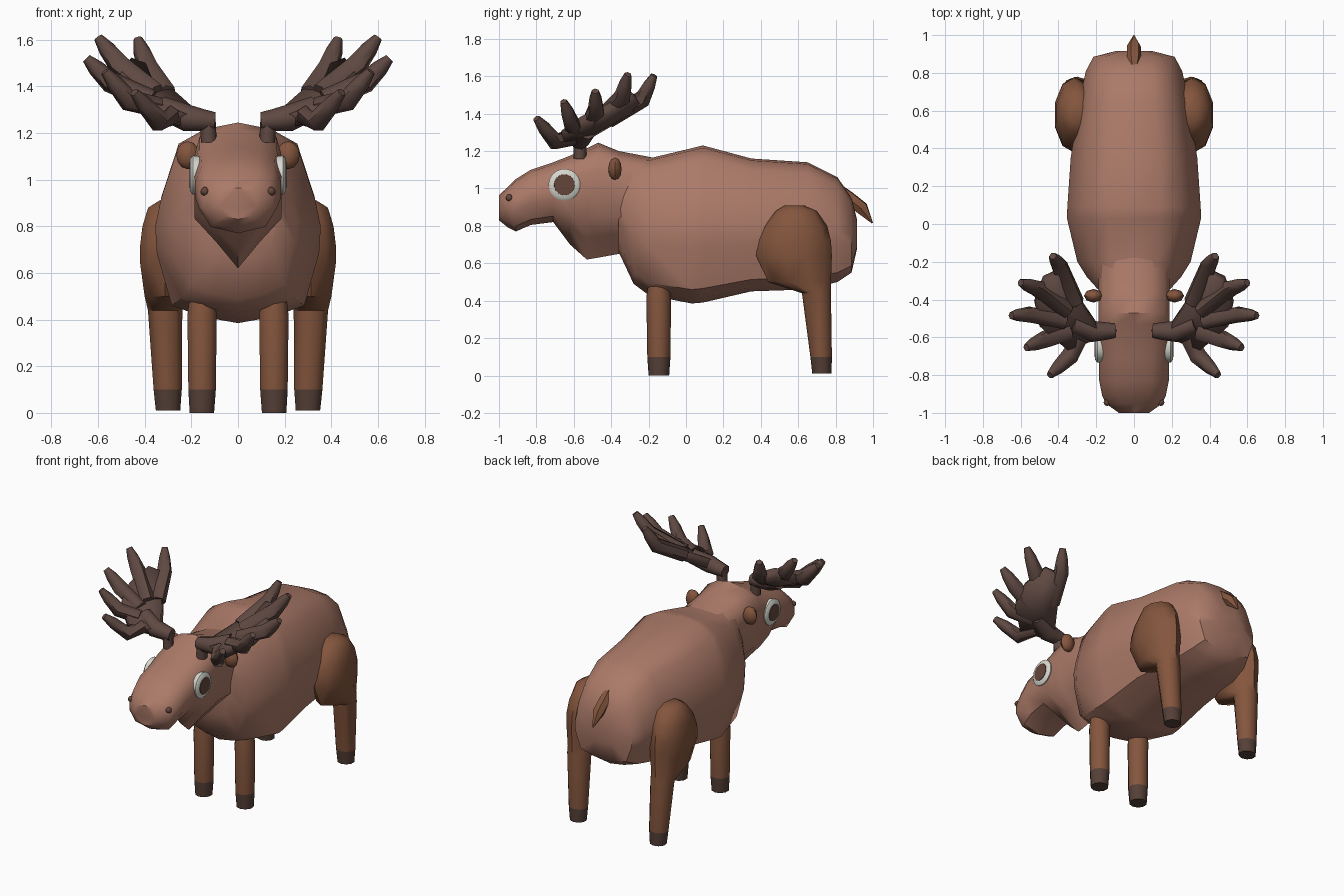
import bpy, bmesh, math
from mathutils import Vector

if "Cube" in bpy.data.objects:
    bpy.data.objects.remove(bpy.data.objects["Cube"])


def material(name, rgb):
    m = bpy.data.materials.new(name)
    m.diffuse_color = (*rgb, 1)
    m.use_nodes = True
    m.node_tree.nodes["Principled BSDF"].inputs["Base Color"].default_value = m.diffuse_color
    return m


HIDE = material("hide_brown", (0.41, 0.195, 0.14))
LEG = material("leg_brown", (0.23, 0.092, 0.047))
ANTLER = material("antler_brown", (0.115, 0.066, 0.054))
HOOF = material("hoof_brown", (0.09, 0.05, 0.038))
WHITE = material("eye_white", (0.68, 0.68, 0.62))
PUPIL = material("pupil_brown", (0.13, 0.062, 0.043))


def finish(name, bm, mats, mirror=False, angle=45):
    bmesh.ops.recalc_face_normals(bm, faces=bm.faces)
    me = bpy.data.meshes.new(name)
    bm.to_mesh(me)
    bm.free()
    ob = bpy.data.objects.new(name, me)
    bpy.context.collection.objects.link(ob)
    for m in mats:
        me.materials.append(m)
    bpy.ops.object.select_all(action='DESELECT')
    ob.select_set(True)
    bpy.context.view_layer.objects.active = ob
    bpy.ops.object.shade_smooth_by_angle(angle=math.radians(angle))
    if mirror:
        mod = ob.modifiers.new("mirror", 'MIRROR')
        mod.use_mirror_merge = False
    return ob


def loft(bm, rings):
    """Skin closed rings of equal size and cap both ends."""
    vs = [[bm.verts.new(p) for p in r] for r in rings]
    n = len(vs[0])
    for a, b in zip(vs, vs[1:]):
        for i in range(n):
            j = (i + 1) % n
            bm.faces.new((a[i], a[j], b[j], b[i]))
    bm.faces.new(vs[0][::-1])
    bm.faces.new(vs[-1])


def tube(bm, path, sides=8):
    """Round tube through (x, y, z, radius) points."""
    pts = [Vector(p[:3]) for p in path]
    rings = []
    for i, p in enumerate(pts):
        d = (pts[min(i + 1, len(pts) - 1)] - pts[max(i - 1, 0)]).normalized()
        u = d.cross(Vector((0.1, 1, 0.2))).normalized()
        w = d.cross(u)
        rings.append([p + path[i][3] * (u * math.cos(t) + w * math.sin(t))
                      for t in (2 * math.pi * k / sides for k in range(sides))])
    loft(bm, rings)


def section(y, zb, zt, w, half):
    """Mirrored cross-section from (width, height) fractions, top to bottom."""
    pts = [(w * a, y, zb + (zt - zb) * h) for a, h in half]
    return pts + [(-x, y2, z) for x, y2, z in pts[-2:0:-1]]


def ball(name, loc, size, mat, seg=10, rings=7):
    bm = bmesh.new()
    bmesh.ops.create_uvsphere(bm, u_segments=seg, v_segments=rings, radius=1)
    for v in bm.verts:
        v.co = Vector(loc) + Vector([c * s for c, s in zip(v.co, size)])
    return finish(name, bm, [mat], True)


# Body
TORSO = [(0, 1), (.4, .985), (.72, .91), (.93, .64), (1, .5), (.98, .36), (.8, .09), (.4, .03), (0, 0)]
bm = bmesh.new()
loft(bm, [section(*r, TORSO) for r in [
    (-.36, .66, 1.15, .178), (-.28, .49, 1.165, .25), (-.2, .43, 1.16, .30),
    (.03, .385, 1.215, .355), (.09, .39, 1.23, .353), (.35, .45, 1.16, .335),
    (.65, .46, 1.14, .29), (.81, .50, 1.06, .255), (.885, .55, .95, .215), (.915, .68, .83, .1)]])
finish("body", bm, [HIDE])

# Head and neck, with a V-shaped dewlap below the throat
ROUND = [(0, 1), (.5, .96), (.85, .85), (1, .62), (1, .4), (.7, .1), (0, 0)]
VEE = [(0, 1), (.5, .97), (.88, .9), (1, .77), (1, .36), (.5, .19), (0, 0)]
bm = bmesh.new()
loft(bm, [section(*r) for r in [
    (-1, .83, .965, .08, ROUND), (-.95, .79, 1.01, .15, ROUND), (-.91, .77, 1.05, .168, ROUND),
    (-.83, .805, 1.10, .184, ROUND), (-.71, .82, 1.14, .187, ROUND), (-.62, .70, 1.175, .187, VEE),
    (-.53, .62, 1.215, .187, VEE), (-.47, .63, 1.245, .187, VEE),
    (-.36, .65, 1.20, .187, VEE), (-.15, .65, 1.16, .19, VEE)]])
finish("head", bm, [HIDE])


# Legs: horizontal oval rings given as z, x min, x max, y min, y max
def leg(name, rows, sides=10):
    bm = bmesh.new()
    rings = []
    for z, x0, x1, y0, y1 in rows:
        rings.append([((x0 + x1) / 2 + (x1 - x0) / 2 * math.cos(t),
                       (y0 + y1) / 2 + (y1 - y0) / 2 * math.sin(t), z)
                      for t in (2 * math.pi * (k + .5) / sides for k in range(sides))])
    loft(bm, rings)
    for f in bm.faces:
        f.material_index = int(f.calc_center_median().z < 0.1)
    finish(name, bm, [LEG, HOOF], True)


leg("front_leg", [(0, .10, .21, -.2, -.09), (.1, .092, .216, -.207, -.083),
                  (.42, .088, .22, -.212, -.08), (.5, .1, .21, -.2, -.09)])
leg("hind_leg", [(.01, .245, .355, .675, .778), (.1, .238, .365, .665, .78), (.44, .235, .39, .62, .775),
                 (.5, .22, .405, .44, .775), (.64, .2, .425, .375, .78), (.72, .2, .425, .385, .775),
                 (.8, .2, .415, .415, .755), (.88, .21, .39, .48, .70), (.91, .25, .34, .53, .63)])

# Tail
bm = bmesh.new()
tube(bm, [(0, .82, 1.0, .025), (0, .87, .95, .038), (0, .94, .895, .038), (0, .997, .815, .004)], 6)
finish("tail", bm, [LEG])

# Ears and nostrils
ball("ear", (.215, -.38, 1.105), (.05, .036, .06), LEG, 8, 6)
ball("nostril", (.142, -.945, .95), (.019, .019, .019), PUPIL, 8, 6)

# Eyes
bm = bmesh.new()
tube(bm, [(.16, -.65, 1.02, .08), (.194, -.65, 1.02, .085), (.206, -.65, 1.02, .07)], 20)
finish("eye_ring", bm, [WHITE], True)
bm = bmesh.new()
tube(bm, [(.2, -.65, 1.02, .057), (.209, -.65, 1.02, .055)], 20)
finish("pupil", bm, [PUPIL], True)

# Antler palm: a fan between its root, front edge, tine valleys and back edge
bm = bmesh.new()
edge = [(.20, -.60, 1.25), (.36, -.66, 1.28), (.49, -.55, 1.36), (.52, -.42, 1.42),
        (.47, -.29, 1.50), (.37, -.24, 1.46), (.28, -.41, 1.36), (.20, -.53, 1.29)]
hub = bm.verts.new((.36, -.46, 1.34))
rim = [bm.verts.new(p) for p in edge]
for i, v in enumerate(rim):
    bm.faces.new((hub, v, rim[(i + 1) % len(rim)]))
palm = finish("antler_palm", bm, [ANTLER], True, 60)
solid = palm.modifiers.new("thickness", 'SOLIDIFY')
solid.thickness, solid.offset = 0.06, 0
palm.modifiers.move(1, 0)

# Antler stalk, beam and tines
bm = bmesh.new()
tube(bm, [(.125, -.567, 1.16, .034), (.13, -.567, 1.26, .034)])
tube(bm, [(.10, -.565, 1.25, .04), (.15, -.567, 1.255, .048), (.22, -.57, 1.265, .058),
          (.33, -.53, 1.31, .05)])
for bend, tip in [((.39, -.23, 1.48), (.43, -.17, 1.605)), ((.51, -.34, 1.49), (.60, -.31, 1.61)),
                  ((.55, -.48, 1.42), (.65, -.485, 1.52)), ((.47, -.61, 1.34), (.57, -.655, 1.465)),
                  ((.34, -.70, 1.25), (.445, -.80, 1.375))]:
    b = Vector(bend)
    root = b.lerp(Vector((.25, -.54, 1.29)), .6)
    tube(bm, [(*root, .045), (*b, .047), (*b.lerp(Vector(tip), .6), .036), (*tip, .02)], 6)
finish("antler_tines", bm, [ANTLER], True, 60)
